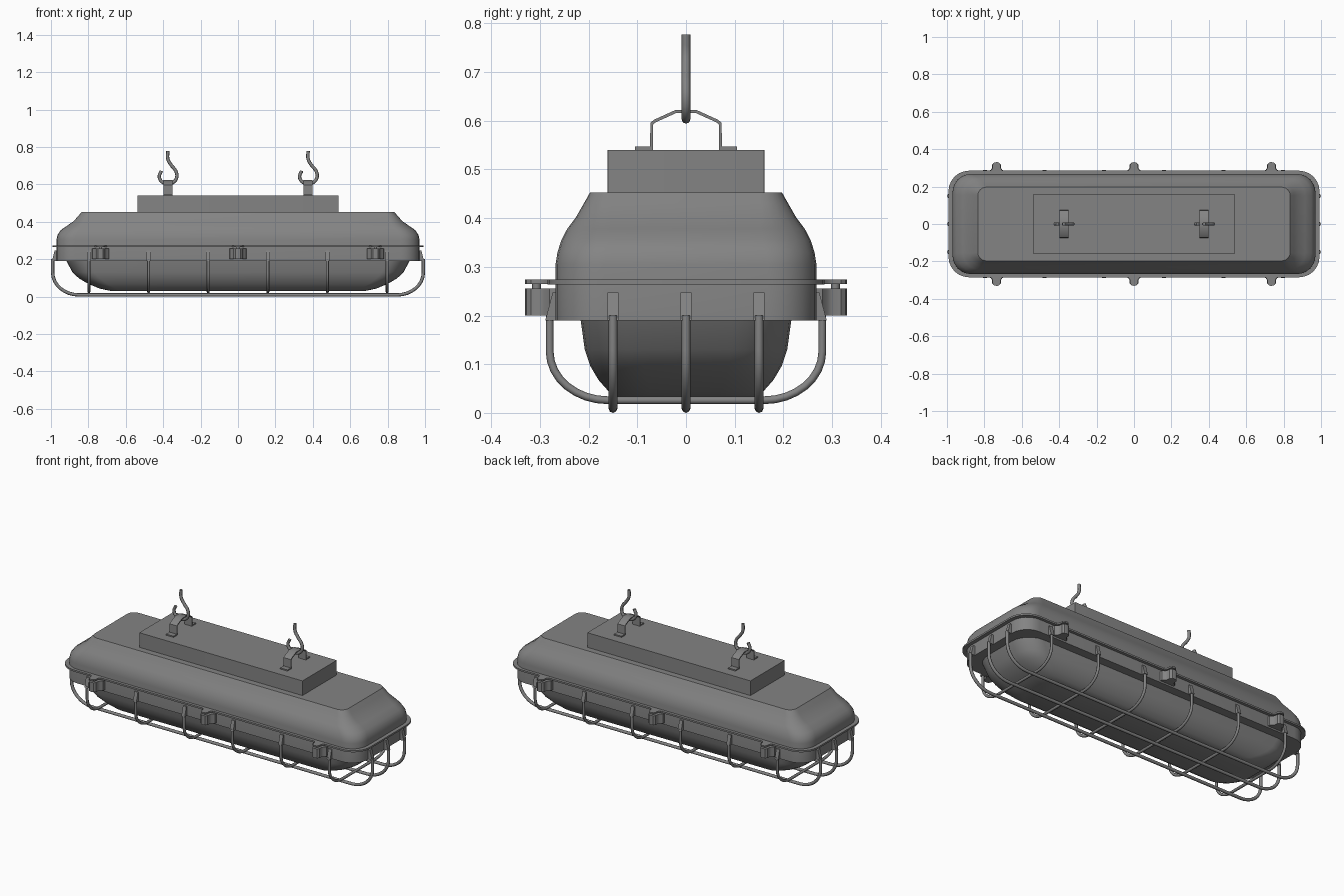
import bpy, bmesh, math

cube = bpy.data.objects.get("Cube")
if cube:
    bpy.data.objects.remove(cube, do_unlink=True)

grey = bpy.data.materials.new("grey metal")
grey.use_nodes = True
GREY = (0.23, 0.23, 0.23, 1)
grey.diffuse_color = GREY
grey.node_tree.nodes["Principled BSDF"].inputs["Base Color"].default_value = GREY


def finish(obj, angle=35):
    """Assign the material and shade smooth with sharp edges kept."""
    obj.data.materials.clear()
    obj.data.materials.append(grey)
    bpy.ops.object.select_all(action='DESELECT')
    obj.select_set(True)
    bpy.context.view_layer.objects.active = obj
    bpy.ops.object.shade_smooth_by_angle(angle=math.radians(angle))
    return obj


def from_bmesh(name, bm):
    bmesh.ops.recalc_face_normals(bm, faces=bm.faces)
    mesh = bpy.data.meshes.new(name)
    bm.to_mesh(mesh)
    bm.free()
    obj = bpy.data.objects.new(name, mesh)
    bpy.context.collection.objects.link(obj)
    return finish(obj)


def loft(name, loops):
    """Skin closed loops of equal length and cap both ends."""
    bm = bmesh.new()
    rings = [[bm.verts.new(p) for p in loop] for loop in loops]
    n = len(rings[0])
    for a, b in zip(rings, rings[1:]):
        for i in range(n):
            j = (i + 1) % n
            bm.faces.new((a[i], a[j], b[j], b[i]))
    bm.faces.new(rings[0])
    bm.faces.new(rings[-1])
    return from_bmesh(name, bm)


def rounded_rect(hx, hy, r, z, steps=6):
    pts = []
    for q, (sx, sy) in enumerate([(1, 1), (-1, 1), (-1, -1), (1, -1)]):
        for k in range(steps + 1):
            a = (q + k / steps) * math.pi / 2
            pts.append((sx * (hx - r) + r * math.cos(a),
                        sy * (hy - r) + r * math.sin(a), z))
    return pts


def shell(name, sections):
    return loft(name, [rounded_rect(*s) for s in sections])


def wire(name, pts, radius, kind='POLY'):
    """Round wire along a path, turned into a mesh."""
    curve = bpy.data.curves.new(name, 'CURVE')
    curve.dimensions = '3D'
    curve.bevel_depth = radius
    curve.bevel_resolution = 2
    curve.resolution_u = 4
    curve.use_fill_caps = True
    spline = curve.splines.new(kind)
    if kind == 'BEZIER':
        spline.bezier_points.add(len(pts) - 1)
        for bp, p in zip(spline.bezier_points, pts):
            bp.co = p
            bp.handle_left_type = bp.handle_right_type = 'AUTO'
    else:
        spline.points.add(len(pts) - 1)
        for sp, p in zip(spline.points, pts):
            sp.co = (*p, 1)
    obj = bpy.data.objects.new(name, curve)
    bpy.context.collection.objects.link(obj)
    bpy.ops.object.select_all(action='DESELECT')
    obj.select_set(True)
    bpy.context.view_layer.objects.active = obj
    bpy.ops.object.convert(target='MESH')
    return finish(bpy.context.object, 50)


def basket_path(half, top, bottom, rx, rz):
    """U-shaped path (across, height) with elliptical corners."""
    side = [(half, top)]
    for k in range(9):
        a = k / 8 * math.pi / 2
        side.append((half - rx + rx * math.cos(a), bottom + rz - rz * math.sin(a)))
    return side + [(-u, z) for u, z in reversed(side)]


def prism(name, profile, place, lo, hi):
    """Extrude a 2D profile between lo and hi."""
    return loft(name, [[place(u, v, w) for u, v in profile] for w in (lo, hi)])


# Housing, gasket flange and lamp bowl
shell("housing", [
    (0.97, 0.268, 0.10, 0.19), (0.97, 0.268, 0.10, 0.305),
    (0.965, 0.264, 0.10, 0.33), (0.948, 0.256, 0.10, 0.355),
    (0.915, 0.244, 0.09, 0.378), (0.88, 0.226, 0.07, 0.402),
    (0.855, 0.21, 0.055, 0.43), (0.835, 0.197, 0.045, 0.453)])
shell("flange", [(0.992, 0.285, 0.11, 0.264), (0.992, 0.285, 0.11, 0.274)])
shell("lamp_bowl", [
    (0.68, 0.135, 0.07, 0.03), (0.74, 0.158, 0.085, 0.043),
    (0.80, 0.18, 0.10, 0.068), (0.85, 0.197, 0.11, 0.097),
    (0.885, 0.208, 0.115, 0.13), (0.92, 0.217, 0.12, 0.195)])

# Mounting box
box = shell("mounting_box", [(0.537, 0.161, 0.001, 0.45), (0.537, 0.161, 0.001, 0.54)])

# Wire guard: crosswise hoops and lengthwise rails with their clips
tab = [(0.262, 0.247), (0.274, 0.247), (0.289, 0.19), (0.262, 0.19)]
for i in range(6):
    x = -0.797 + i * 0.3188
    wire("guard_hoop", [(x, u, z) for u, z in
                        basket_path(0.28, 0.2, 0.026, 0.12, 0.10)], 0.008)
    for s in (-1, 1):
        prism("hoop_tab", tab, lambda u, v, w: (w, s * u, v), x - 0.011, x + 0.011)
for y in (-0.15, 0, 0.15):
    wire("guard_rail", [(u, y, z) for u, z in
                        basket_path(0.991, 0.2, 0.009, 0.14, 0.12)], 0.009)
    for s in (-1, 1):
        prism("rail_tab", [(u + 0.706, v) for u, v in tab],
              lambda u, v, w: (s * u, w, v), y - 0.011, y + 0.011)

# Side latches: waisted block, pin and top plate
waist = [(0.047, 0.262), (0.044, 0.28), (0.03, 0.29), (0.024, 0.30),
         (0.023, 0.318), (0.014, 0.328), (0, 0.331)]
waist += [(-u, v) for u, v in reversed(waist[:-1])]
plate = [(u * 0.9, v) for u, v in waist]
for x in (-0.735, 0, 0.735):
    for s in (-1, 1):
        place = lambda u, v, w: (x + u, s * v, w)
        prism("latch_block", waist, place, 0.20, 0.256)
        prism("latch_plate", plate, place, 0.265, 0.274)
        wire("latch_pin", [(x, s * 0.307, 0.25), (x, s * 0.307, 0.27)], 0.009)

# Hanging straps and hooks
outer = [(0.105, 0.54), (0.105, 0.547), (0.074, 0.547), (0.074, 0.547)]
half_top = [(0.073, 0.596), (0.066, 0.602), (0.022, 0.622)]
half_under = [(0.02, 0.616), (0.062, 0.597), (0.068, 0.592), (0.068, 0.54)]
right = outer[:3] + half_top
strap = right + [(-u, v) for u, v in reversed(right)]
strap += [(-u, v) for u, v in reversed(half_under)] + half_under
hook = [(0, 0.777), (0, 0.735), (0.02, 0.70), (0.042, 0.672), (0.048, 0.64),
        (0.032, 0.613), (0, 0.603), (-0.031, 0.613), (-0.046, 0.64), (-0.034, 0.672)]
for x in (-0.375, 0.375):
    prism("hanging_strap", strap, lambda u, v, w: (w, u, v), x - 0.024, x + 0.024)
    wire("hook", [(x + u, 0, z) for u, z in hook], 0.009, 'BEZIER')
